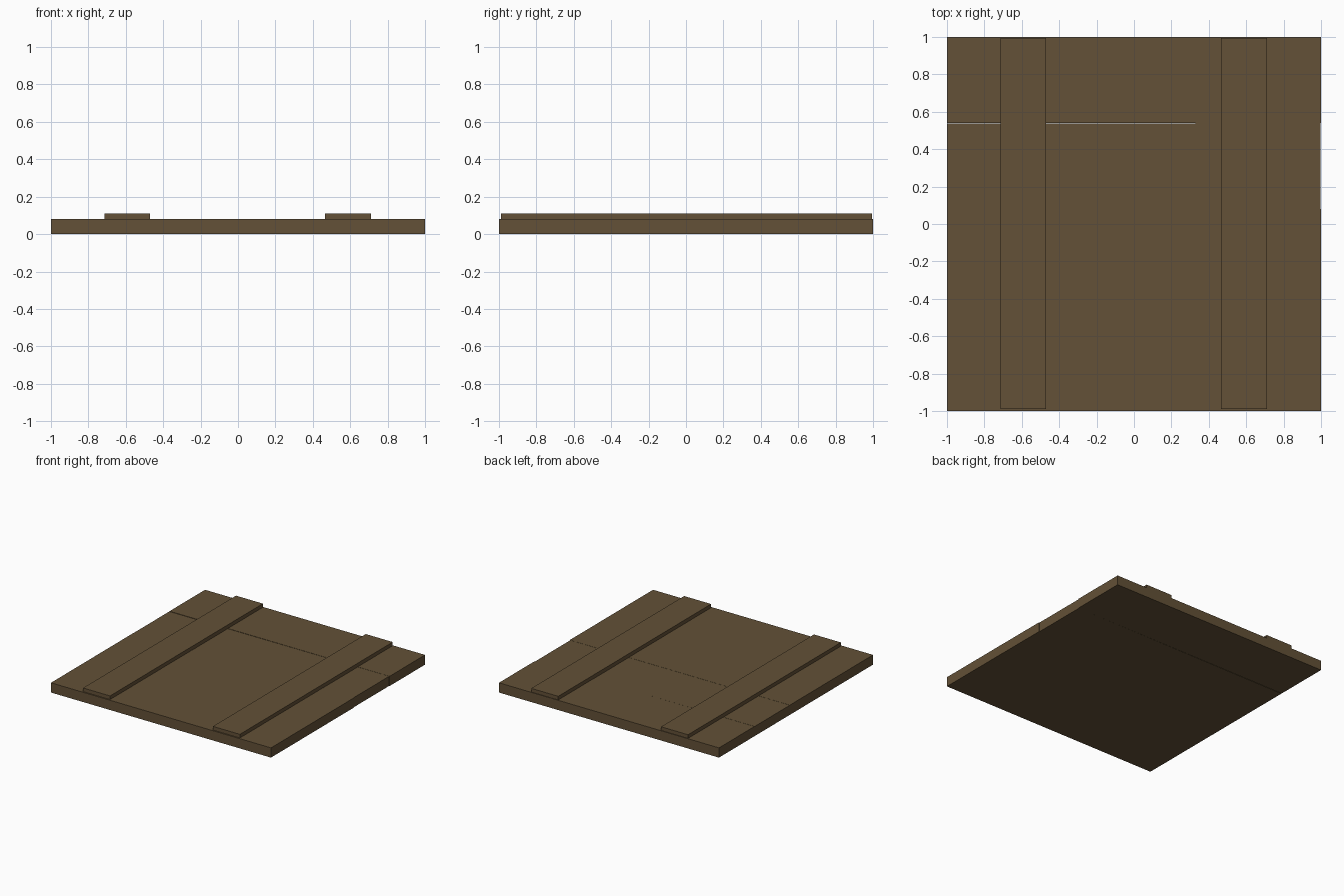
import bpy, bmesh

if "Cube" in bpy.data.objects:
    bpy.data.objects.remove(bpy.data.objects["Cube"])

wood = bpy.data.materials.new("dark brown wood")
wood.diffuse_color = (0.125, 0.082, 0.038, 1)
wood.use_nodes = True
wood.node_tree.nodes["Principled BSDF"].inputs["Base Color"].default_value = wood.diffuse_color


def board(name, corners, z0, z1):
    """Flat board: four plan corners (counter-clockwise) raised from z0 to z1."""
    bm = bmesh.new()
    base = bm.faces.new([bm.verts.new((x, y, z0)) for x, y in corners])
    top = bmesh.ops.extrude_face_region(bm, geom=[base])["geom"]
    bmesh.ops.translate(bm, vec=(0, 0, z1 - z0),
                        verts=[v for v in top if isinstance(v, bmesh.types.BMVert)])
    bmesh.ops.recalc_face_normals(bm, faces=bm.faces)
    me = bpy.data.meshes.new(name)
    bm.to_mesh(me)
    bm.free()
    me.materials.append(wood)
    ob = bpy.data.objects.new(name, me)
    bpy.context.collection.objects.link(ob)
    return ob


# Planks laid side by side: y at left end, y at right end, right end x, top height
planks = [
    (-1.0, -1.0, -0.35, -0.35, 1.0, 0.08),
    (-0.35, -0.35, 0.08, 0.08, 1.0, 0.08),
    (0.08, 0.08, 0.536, 0.54, 0.996, 0.079),
    (0.54, 0.54, 1.0, 1.0, 1.0, 0.08),
]
for i, (l0, r0, l1, r1, xr, z) in enumerate(planks):
    board(f"plank_{i + 1}", [(-1, l0), (xr, r0), (xr, r1), (-1, l1)], 0, z)

# Two cross battens on top
for name, x0, x1 in (("left_batten", -0.715, -0.47), ("right_batten", 0.465, 0.71)):
    board(name, [(x0, -0.99), (x1, -0.99), (x1, 0.995), (x0, 0.995)], 0.078, 0.11)
